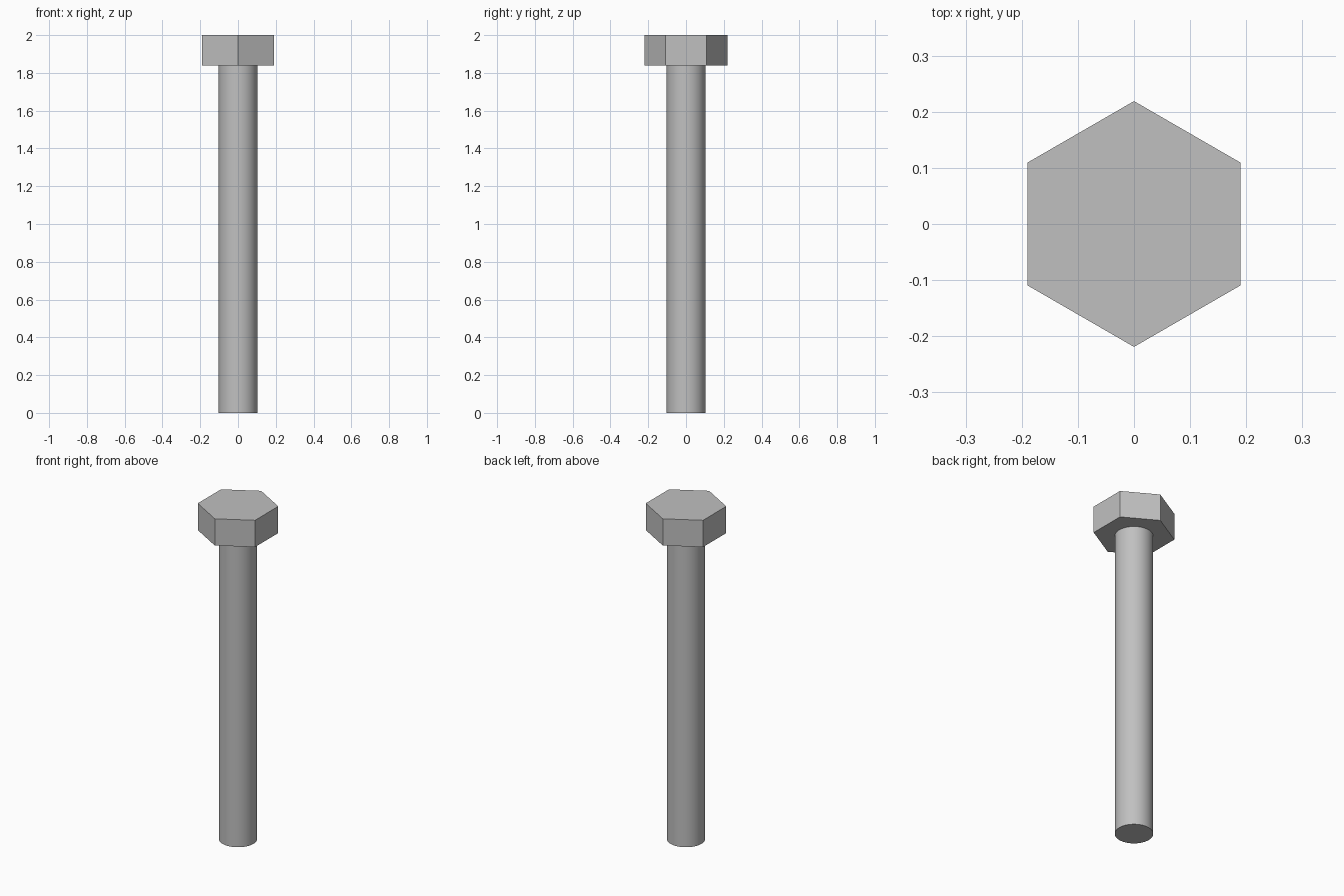
import bpy
import math

cube = bpy.data.objects.get("Cube")
if cube:
    bpy.data.objects.remove(cube, do_unlink=True)

HEIGHT = 2.0
HEAD_BOTTOM = 1.84
HEAD_RADIUS = 0.219
SHANK_RADIUS = 0.103

steel = bpy.data.materials.new("grey steel")
steel.use_nodes = True
colour = (0.53, 0.53, 0.53, 1)
steel.diffuse_color = colour
steel.node_tree.nodes["Principled BSDF"].inputs["Base Color"].default_value = colour


def prism(name, sides, radius, bottom, top):
    """Upright prism with its first corner towards +y."""
    bpy.ops.mesh.primitive_cylinder_add(
        vertices=sides, radius=radius, depth=top - bottom,
        location=(0, 0, (top + bottom) / 2))
    part = bpy.context.object
    part.name = name
    part.data.materials.append(steel)
    return part


# Hexagonal head, flat faced, with corners front and back
prism("hex_head", 6, HEAD_RADIUS, HEAD_BOTTOM, HEIGHT)

# Round plain shank, smooth sides and a sharp end rim
prism("shank", 64, SHANK_RADIUS, 0, HEAD_BOTTOM)
bpy.ops.object.shade_smooth_by_angle(angle=math.radians(30))
